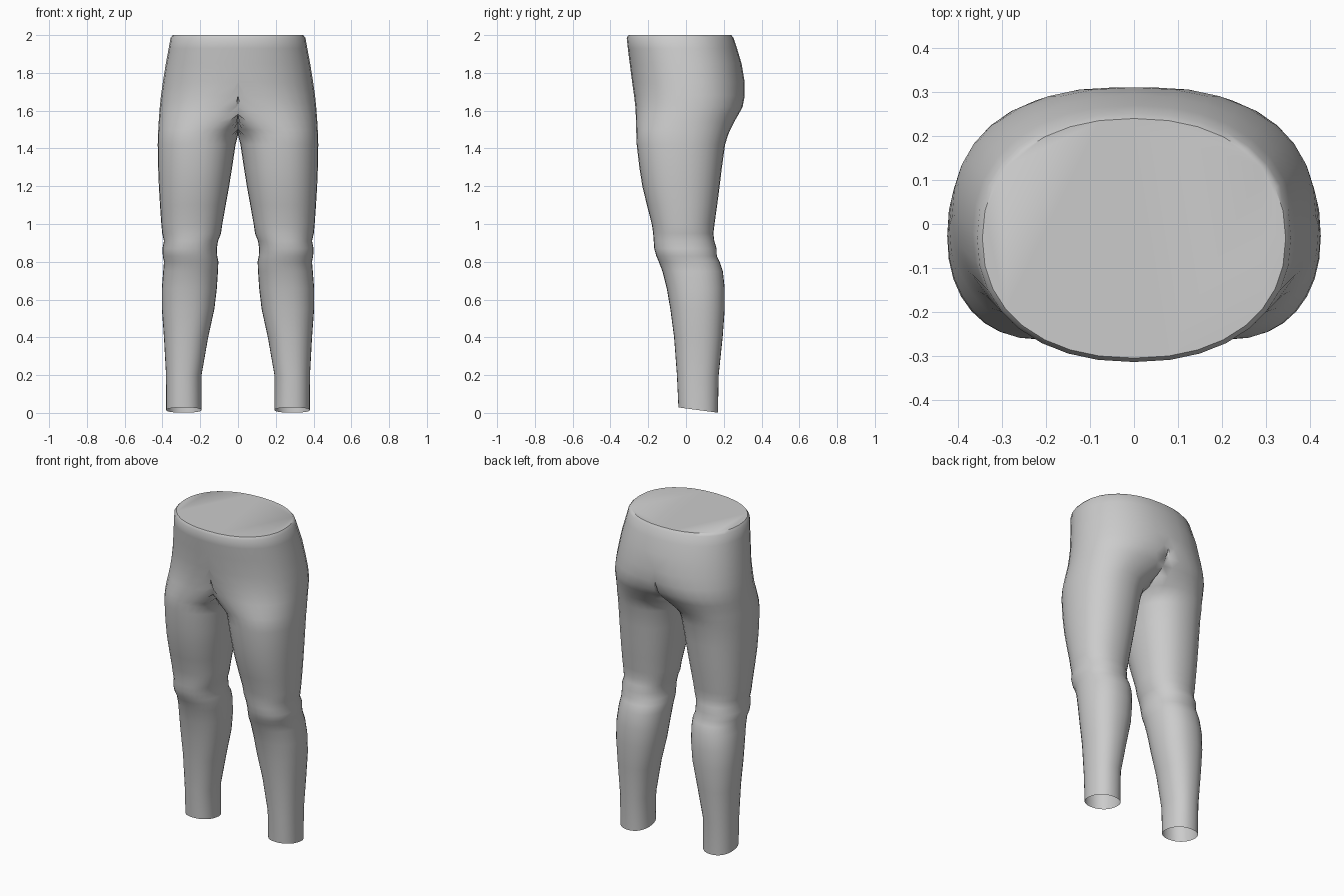
import bpy, bmesh, math

SIDES = 32
# cross-sections of one half: z, inner x, outer x, front y, back y
# (an inner x below zero means the section runs into the centre plane)
STATIONS = [
    (2.00, -.345, .345, -.305, .24), (1.985, -.357, .357, -.314, .252),
    (1.93, -.367, .367, -.308, .270), (1.85, -.382, .382, -.298, .294),
    (1.75, -.398, .398, -.285, .311), (1.68, -.33, .408, -.275, .311),
    (1.62, -.24, .414, -.268, .300), (1.58, -.17, .417, -.266, .278),
    (1.54, -.10, .420, -.265, .255), (1.50, -.04, .422, -.264, .235),
    (1.47, .000, .424, -.263, .222), (1.42, .013, .425, -.261, .207),
    (1.30, .031, .423, -.247, .190), (1.20, .047, .419, -.231, .178),
    (1.10, .065, .413, -.207, .165), (1.00, .083, .406, -.181, .151),
    (.95, .090, .401, -.174, .145), (.91, .106, .392, -.171, .150),
    (.87, .112, .400, -.168, .162), (.83, .110, .398, -.157, .163),
    (.80, .104, .392, -.144, .178), (.75, .106, .396, -.125, .195),
    (.66, .112, .403, -.102, .205), (.55, .125, .403, -.083, .205),
    (.40, .158, .392, -.063, .194), (.20, .193, .381, -.048, .173),
    (.015, .193, .380, -.040, .169),
]


def section(z, x0, x1, y0, y1):
    """Slightly squared oval, cut off at the centre plane."""
    cx, cy, rx, ry = (x0 + x1) / 2, (y0 + y1) / 2, (x1 - x0) / 2, (y1 - y0) / 2
    pts = []
    for i in range(SIDES):
        a = 2 * math.pi * i / SIDES
        c, s = math.cos(a), math.sin(a)
        x = cx + rx * math.copysign(abs(c) ** .9, c)
        y = cy + ry * math.copysign(abs(s) ** .9, s)
        tilt = -.014 * (y - cy) / ry if z < .1 else 0
        pts.append((max(x, 0), y, z + tilt))
    return pts


bm = bmesh.new()
rings = [[bm.verts.new(p) for p in section(*s)] for s in STATIONS]

# waist cap, then the loft from waist to open ankle
bm.faces.new(rings[0])
for a, b in zip(rings, rings[1:]):
    for i in range(SIDES):
        j = (i + 1) % SIDES
        quad = (a[i], b[i], b[j], a[j])
        if max(v.co.x for v in quad) > 1e-6:
            bm.faces.new(quad)
bmesh.ops.delete(bm, geom=[v for v in bm.verts if not v.link_faces], context='VERTS')

mesh = bpy.data.meshes.new("leggings")
bm.to_mesh(mesh)
bm.free()
leggings = bpy.data.objects.new("leggings", mesh)
bpy.context.collection.objects.link(leggings)

# other leg
mirror = leggings.modifiers.new("mirror", 'MIRROR')
mirror.use_clip = True
mirror.merge_threshold = .0005
bpy.context.view_layer.objects.active = leggings
leggings.select_set(True)
bpy.ops.object.modifier_apply(modifier="mirror")
bpy.ops.object.shade_smooth_by_angle(angle=math.radians(50))
